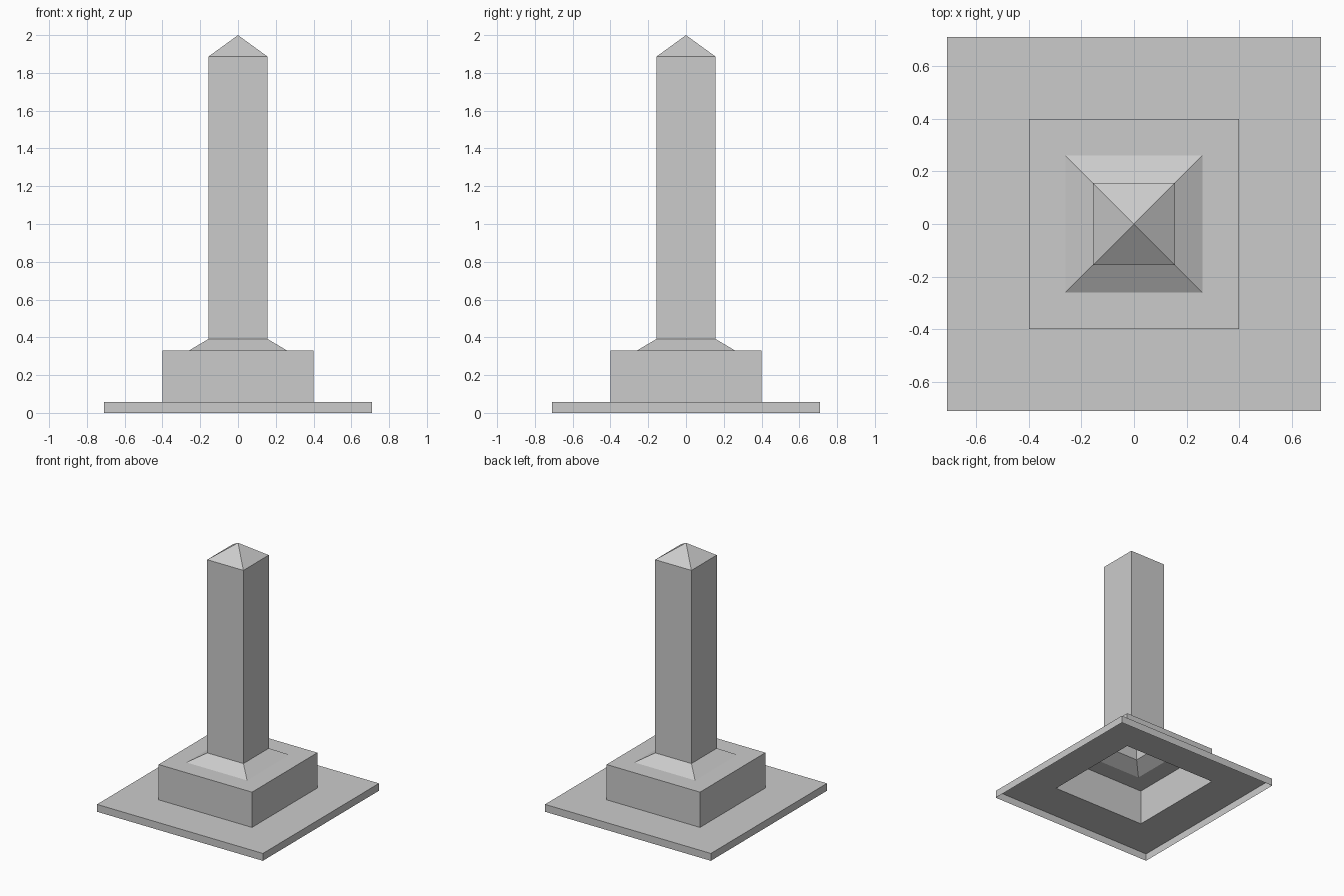
import bpy
import bmesh

cube = bpy.data.objects.get("Cube")
if cube:
    bpy.data.objects.remove(cube, do_unlink=True)

# Single stone colour
stone = bpy.data.materials.new("grey_stone")
stone.use_nodes = True
colour = (0.6, 0.6, 0.6, 1.0)
stone.diffuse_color = colour
stone.node_tree.nodes["Principled BSDF"].inputs["Base Color"].default_value = colour

CORNERS = ((1, -1), (1, 1), (-1, 1), (-1, -1))


def square_shell(name, profile):
    """Thin open shell swept around a square; profile is (half width, height) from the bottom up."""
    bm = bmesh.new()
    rings = []
    for half, z in profile:
        if half == 0:
            rings.append([bm.verts.new((0, 0, z))] * 4)
        else:
            rings.append([bm.verts.new((half * x, half * y, z)) for x, y in CORNERS])
    for low, high in zip(rings, rings[1:]):
        for i in range(4):
            j = (i + 1) % 4
            loop = [low[i], low[j], high[j], high[i]]
            bm.faces.new(list(dict.fromkeys(loop)))
    mesh = bpy.data.meshes.new(name)
    bm.to_mesh(mesh)
    bm.free()
    mesh.materials.append(stone)
    obj = bpy.data.objects.new(name, mesh)
    bpy.context.collection.objects.link(obj)
    return obj


# Half widths and level heights
SLAB, PLINTH, FLARE, SHAFT = 0.71, 0.40, 0.26, 0.155
Z_SLAB, Z_PLINTH, Z_FLARE, Z_SHAFT, Z_TIP = 0.057, 0.33, 0.392, 1.887, 2.0

# Hollow parts, open underneath, stacked edge to edge
square_shell("base_slab", [(SLAB, 0), (SLAB, Z_SLAB), (PLINTH, Z_SLAB)])
square_shell("plinth", [(PLINTH, Z_SLAB), (PLINTH, Z_PLINTH), (FLARE, Z_PLINTH)])
square_shell("flared_foot", [(FLARE, Z_PLINTH), (SHAFT, Z_FLARE)])
square_shell("shaft", [(SHAFT, Z_FLARE), (SHAFT, Z_SHAFT)])
square_shell("pyramid_cap", [(SHAFT, Z_SHAFT), (0, Z_TIP)])
